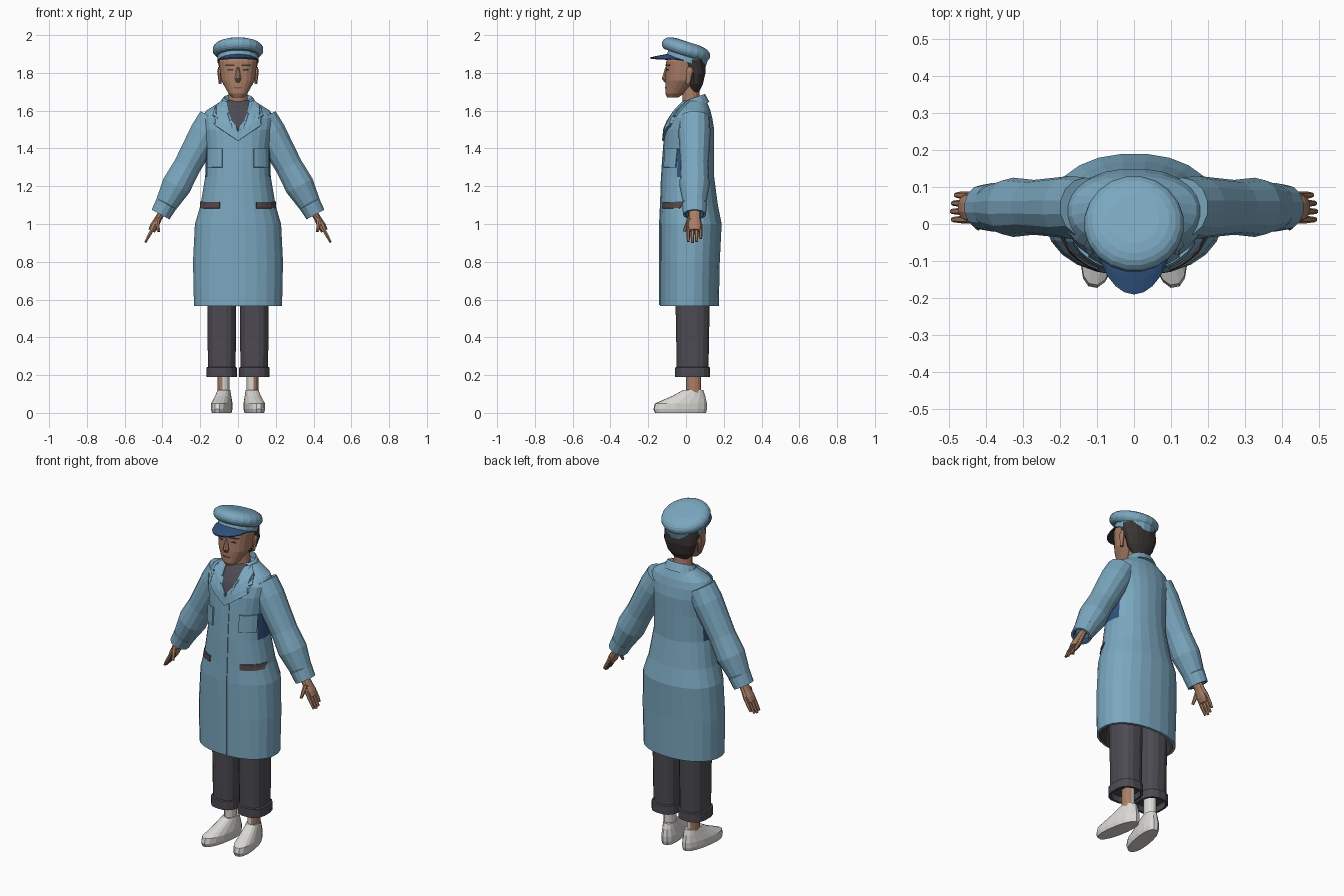
import bpy, bmesh, math
from mathutils import Vector
from mathutils.bvhtree import BVHTree

cube = bpy.data.objects.get("Cube")
if cube:
    bpy.data.objects.remove(cube)


def material(name, red, green, blue):
    mat = bpy.data.materials.new(name)
    colour = [(c / 255) ** 2.2 for c in (red, green, blue)] + [1]
    mat.use_nodes = True
    mat.diffuse_color = colour
    mat.node_tree.nodes["Principled BSDF"].inputs["Base Color"].default_value = colour
    return mat


BLUE = material("coat blue", 122, 166, 190)
NAVY = material("dark blue", 52, 84, 126)
GREY = material("charcoal cloth", 78, 76, 83)
WHITE = material("shoe white", 218, 216, 212)
SKIN = material("skin", 168, 125, 102)
HAIR = material("dark hair", 62, 56, 56)
SLIT = material("pocket brown", 84, 72, 74)
LIP = material("lip brown", 130, 88, 76)


def finish(name, bm, mats):
    mesh = bpy.data.meshes.new(name)
    bm.to_mesh(mesh)
    bm.free()
    for mat in mats:
        mesh.materials.append(mat)
    obj = bpy.data.objects.new(name, mesh)
    bpy.context.collection.objects.link(obj)
    return obj


def signed_power(value, power):
    return math.copysign(abs(value) ** (2 / power), value)


def loft(name, rings, mats, axis=(0, 0, 1), sides=16, power=2, pick=None, mirror=1):
    """Skin a stack of superellipse rings: centre, radius across, radius in depth."""
    bm = bmesh.new()
    axis = Vector(axis).normalized()
    depth = Vector((0, 1, 0))
    depth = (depth - axis * depth.dot(axis)).normalized()
    across = depth.cross(axis)
    angles = [math.tau * (i + 0.5) / sides for i in range(sides)]
    loops = []
    for centre, width, thick in rings:
        loop = []
        for angle in angles:
            point = Vector(centre) + across * width * signed_power(math.cos(angle), power)
            point += depth * thick * signed_power(math.sin(angle), power)
            point.x *= mirror
            loop.append(bm.verts.new(point))
        loops.append(loop)

    def face(verts, level):
        new = bm.faces.new(verts)
        if pick:
            new.material_index = pick(level, new.calc_center_median())

    for level, (low, high) in enumerate(zip(loops, loops[1:])):
        for i in range(sides):
            face((low[i - 1], low[i], high[i], high[i - 1]), level)
    face(loops[0], 0)
    face(loops[-1], len(loops) - 2)
    bmesh.ops.recalc_face_normals(bm, faces=bm.faces[:])
    return finish(name, bm, mats)


def ring(z, width, front, back, x=0):
    return ((x, (front + back) / 2, z), width, (back - front) / 2)


# The whole arm follows one straight line from shoulder to fingertip
SHOULDER, ARM = Vector((.13, .045, 1.56)), Vector((.28, 0, -.51))


def limb(name, stops, mats, mirror, flatten=1, shift=0, sides=14, pick=None):
    rings = [(SHOULDER + ARM * t + Vector((0, shift, 0)), r, r * flatten) for t, r in stops]
    return loft(name, rings, mats, ARM, sides, pick=pick, mirror=mirror)


def patch(name, outline, mat, base, height, mirror=1, cuts=3):
    """Lay a thin plate, drawn as an x-z outline, onto the front of another part."""
    mesh = base.data
    tree = BVHTree.FromPolygons([v.co for v in mesh.vertices],
                                [p.vertices[:] for p in mesh.polygons])
    bm = bmesh.new()
    bm.faces.new([bm.verts.new((x * mirror, -1, z)) for x, z in outline])
    bmesh.ops.triangulate(bm, faces=bm.faces[:])
    bmesh.ops.subdivide_edges(bm, edges=bm.edges[:], cuts=cuts, use_grid_fill=True)
    for vert in bm.verts:
        hit = tree.ray_cast(vert.co, Vector((0, 1, 0)))[0]
        vert.co = hit or tree.find_nearest(Vector((vert.co.x, 0, vert.co.z)))[0]
    bmesh.ops.recalc_face_normals(bm, faces=bm.faces[:])
    obj = finish(name, bm, [mat])
    solid = obj.modifiers.new("thickness", "SOLIDIFY")
    solid.thickness, solid.offset = 2 * height, 0


def box(x, z, width, height):
    return [(x + i * width / 2, z + j * height / 2)
            for i, j in ((-1, -1), (1, -1), (1, 1), (-1, 1))]


# Coat body, dark inside the hem and under the arms
def coat_colour(level, centre):
    if level == 0:
        return 2
    return int(1.25 < centre.z < 1.4 and abs(centre.x) > .155)


coat = loft("coat_body", [
    ring(.7, .2, -.12, .15), ring(.565, .22, -.13, .16), ring(.565, .235, -.14, .175),
    ring(.8, .24, -.14, .18), ring(1, .23, -.14, .19), ring(1.1, .2, -.135, .17),
    ring(1.25, .175, -.13, .15), ring(1.4, .17, -.12, .15), ring(1.5, .185, -.11, .15),
    ring(1.56, .195, -.085, .14), ring(1.6, .17, -.055, .13), ring(1.65, .09, -.01, .11)],
    [BLUE, NAVY, HAIR], sides=24, power=2.2, pick=coat_colour)

# Standing collar, high at the nape
loft("coat_collar", [ring(1.62, .1, -.03, .13), ring(1.66, .086, -.02, .11),
                     ring(1.67, .076, -.01, .105), ring(1.63, .066, 0, .1)],
     [BLUE], axis=(0, -.35, 1))

# Shirt opening and front strip
patch("shirt_front", [(0, 1.49), (.05, 1.56), (.06, 1.65), (-.06, 1.65), (-.05, 1.56)],
      GREY, coat, .006)
patch("front_strip", box(0, 1.01, .05, .88), BLUE, coat, .004, cuts=7)

for side, label in ((1, "left"), (-1, "right")):
    # Lapel and pockets
    patch(label + "_lapel", [(.08, 1.65), (.12, 1.61), (.13, 1.57), (.1, 1.555), (.12, 1.52),
                             (0, 1.44), (0, 1.5), (.045, 1.56), (.055, 1.64)],
          BLUE, coat, .012, side)
    patch(label + "_chest_pocket", box(.12, 1.35, .075, .1), BLUE, coat, .008, side)
    patch(label + "_waist_pocket", box(.145, 1.1, .1, .034), SLIT, coat, .006, side)

    # Sleeve and turned cuff
    limb(label + "_sleeve", [(0, .08), (.15, .085), (.3, .08), (.5, .074), (.7, .08),
                             (.9, .06), (.95, .05)], [BLUE], side)
    limb(label + "_cuff", [(.86, .045), (.89, .06), (1, .055), (1, .045), (.95, .04)],
         [BLUE, NAVY], side, flatten=1.1, pick=lambda level, centre: int(level > 2))

    # Hand with four fingers and a thumb
    limb(label + "_palm", [(.95, .018), (1.05, .02), (1.12, .024), (1.17, .02)],
         [SKIN], side, flatten=1.7, sides=10)
    for finger, length in (("index", .11), ("middle", .12), ("ring", .11), ("little", .08)):
        order = ("index", "middle", "ring", "little").index(finger) - 1.5
        limb(f"{label}_{finger}_finger", [(1.1, .01), (1.2, .01), (1.17 + length, .007)],
             [SKIN], side, shift=order * .022, sides=6)
    loft(label + "_thumb", [((.43, .02, 1.03), .014, .014), ((.42, -.01, .96), .008, .008)],
         [SKIN], (0, -.3, -1), sides=6, mirror=side)

    # Trouser leg with turn-up
    loft(label + "_trouser_leg", [ring(.22, .074, -.05, .12, .086), ring(.75, .08, -.06, .13, .086)],
         [GREY], power=2.6, mirror=side)
    loft(label + "_turn_up", [ring(z, width, .035 - width * 1.15, .035 + width * 1.15, .087)
                              for z, width in ((.24, .06), (.19, .07), (.19, .082), (.24, .082),
                                               (.245, .07))],
         [GREY], power=2.6, mirror=side)

    # Ankle: pale sock, bare on the outer side
    loft(label + "_ankle", [ring(.08, .032, 0, .08, .077), ring(.25, .032, 0, .08, .077)],
         [WHITE, SKIN], pick=lambda level, centre: int(abs(centre.x) > .088), mirror=side)

    # Shoe, toe turned outward
    shoe = loft(label + "_shoe", [ring(0, .045, -.22, .055), ring(.02, .05, -.228, .06),
                                  ring(.05, .05, -.22, .06), ring(.09, .04, -.125, .05),
                                  ring(.12, .033, -.07, .04)], [WHITE], power=2.3)
    shoe.location = (side * .072, .052, 0)
    shoe.rotation_euler.z = side * math.radians(10)

    # Ear
    loft(label + "_ear", [ring(1.74, .008, 0, .02, .094), ring(1.81, .011, 0, .04, .1),
                          ring(1.83, .005, .01, .03, .1)], [SKIN], sides=8, mirror=side)

# Neck and shirt collar
loft("neck", [ring(1.58, .055, -.02, .08), ring(1.74, .05, -.02, .07)], [SKIN])
loft("shirt_collar", [ring(1.58, .066, -.035, .09), ring(1.64, .06, -.03, .08),
                      ring(1.62, .05, -.02, .08)], [GREY], axis=(0, -.25, 1))

# Head, nose and hair
head = loft("head", [ring(1.67, .03, -.1, -.04), ring(1.69, .05, -.11, -.01),
                     ring(1.76, .09, -.11, .07), ring(1.86, .103, -.106, .09),
                     ring(1.91, .09, -.08, .08)], [SKIN], sides=20, power=2.2)
loft("nose", [ring(1.75, .01, -.115, -.09), ring(1.77, .018, -.13, -.09),
              ring(1.83, .008, -.11, -.09)], [SKIN], sides=8)
loft("hair", [ring(1.7, .045, .02, .07), ring(1.74, .08, .01, .09), ring(1.8, .1, 0, .104),
              ring(1.87, .107, -.06, .106)], [HAIR], power=2.2)

# Painted face details
for side, label in ((1, "left"), (-1, "right")):
    patch(label + "_eyebrow", box(.043, 1.84, .05, .008), HAIR, head, .003, side, 1)
    patch(label + "_eye", box(.041, 1.816, .028, .009), HAIR, head, .002, side, 1)
patch("mouth", box(0, 1.722, .045, .008), LIP, head, .003, cuts=1)

# Cap with a rounded crown, sloping down toward the back
slope = Vector((0, .31, .95))
loft("cap_band", [(slope * h + Vector((0, 0, 1.86)), .11, .11) for h in (0, .04)], [BLUE], slope)
crown = []
for step in range(-3, 6):
    angle = math.radians(step * 15)
    radius = .135 * math.sqrt(math.cos(angle))
    crown.append((slope * .045 * math.sin(angle) + Vector((0, 0, 1.922)), radius, radius))
loft("cap_crown", crown, [BLUE], slope, sides=20)

# Cap peak, dark underneath
bm = bmesh.new()
rows = []
for step in range(-6, 7):
    angle = math.radians(step * 14)
    sine, cosine = math.sin(angle), math.cos(angle)
    rows.append([bm.verts.new((sine * width, -cosine * reach, 1.865 + cosine * lift))
                 for width, reach, lift in ((.104, .1, .035), (.112, .15, .026), (.106, .19, .017))])
for here, there in zip(rows, rows[1:]):
    for k in range(2):
        bm.faces.new((here[k], here[k + 1], there[k + 1], there[k]))
bmesh.ops.recalc_face_normals(bm, faces=bm.faces[:])
if sum(f.normal.z for f in bm.faces) < 0:
    bmesh.ops.reverse_faces(bm, faces=bm.faces[:])
peak = finish("cap_peak", bm, [NAVY, HAIR])
solid = peak.modifiers.new("thickness", "SOLIDIFY")
solid.thickness, solid.offset, solid.material_offset = .008, -1, 1
